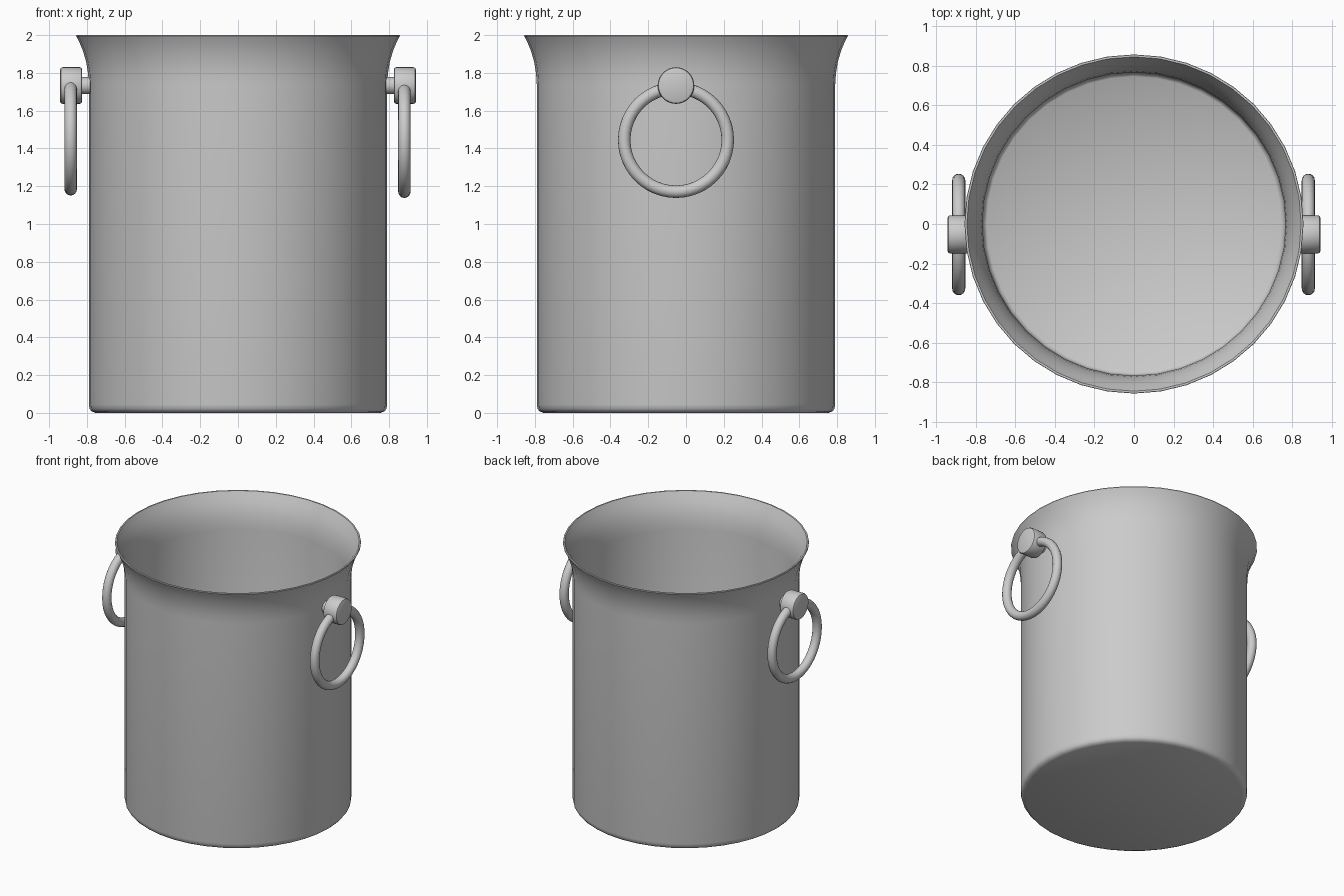
import bpy, bmesh, math
from mathutils import Matrix

if "Cube" in bpy.data.objects:
    bpy.data.objects.remove(bpy.data.objects["Cube"])


def lathe(name, profile, segments, matrix=Matrix()):
    """Revolve (radius, height) points around z, then place with matrix."""
    bm = bmesh.new()
    rings = []
    for r, z in profile:
        if r == 0:
            rings.append([bm.verts.new((0, 0, z))] * segments)
        else:
            rings.append([bm.verts.new((r * math.cos(2 * math.pi * i / segments),
                                        r * math.sin(2 * math.pi * i / segments), z))
                          for i in range(segments)])
    for a, b in zip(rings, rings[1:]):
        for i in range(segments):
            j = (i + 1) % segments
            bm.faces.new(list(dict.fromkeys((a[i], a[j], b[j], b[i]))))
    bmesh.ops.recalc_face_normals(bm, faces=bm.faces)
    mesh = bpy.data.meshes.new(name)
    bm.to_mesh(mesh)
    bm.free()
    ob = bpy.data.objects.new(name, mesh)
    bpy.context.collection.objects.link(ob)
    ob.matrix_world = matrix
    smooth(ob)
    return ob


def smooth(ob):
    bpy.ops.object.select_all(action='DESELECT')
    ob.select_set(True)
    bpy.context.view_layer.objects.active = ob
    bpy.ops.object.shade_smooth_by_angle(angle=math.radians(40))


# Bucket: rounded base, straight wall, flared lip, hollow inside
lathe("bucket", [
    (0, 0), (0.755, 0), (0.775, 0.008), (0.786, 0.022), (0.79, 0.045),
    (0.79, 1.74), (0.794, 1.80), (0.804, 1.86), (0.822, 1.92), (0.84, 1.963),
    (0.857, 1.995), (0.855, 2.0), (0.845, 2.0),
    (0.822, 1.955), (0.803, 1.915), (0.784, 1.86), (0.773, 1.80), (0.767, 1.74),
    (0.765, 0.06), (0.76, 0.042), (0.745, 0.03), (0, 0.03)], 40)

# Handles: short stem, round knob and hanging ring on each side
Y, KNOB_Z = -0.053, 1.733
for side, label, ring_x, ring_z in ((1, "right", 0.881, 1.445), (-1, "left", 0.886, 1.458)):
    place = (Matrix.Translation((0, Y, KNOB_Z))
             @ Matrix.Rotation(side * math.pi / 2, 4, 'Y'))
    lathe(label + "_stem", [(0, 0.775), (0.045, 0.775), (0.045, 0.83), (0, 0.83)], 24, place)
    lathe(label + "_knob", [
        (0, 0.825), (0.084, 0.825), (0.093, 0.829), (0.097, 0.838),
        (0.097, 0.929), (0.093, 0.938), (0.084, 0.942), (0, 0.942)], 32, place)
    bpy.ops.mesh.primitive_torus_add(
        major_radius=0.274, minor_radius=0.033, major_segments=48, minor_segments=16,
        location=(side * ring_x, Y, ring_z), rotation=(0, math.pi / 2, 0))
    ring = bpy.context.object
    ring.name = label + "_ring"
    smooth(ring)
